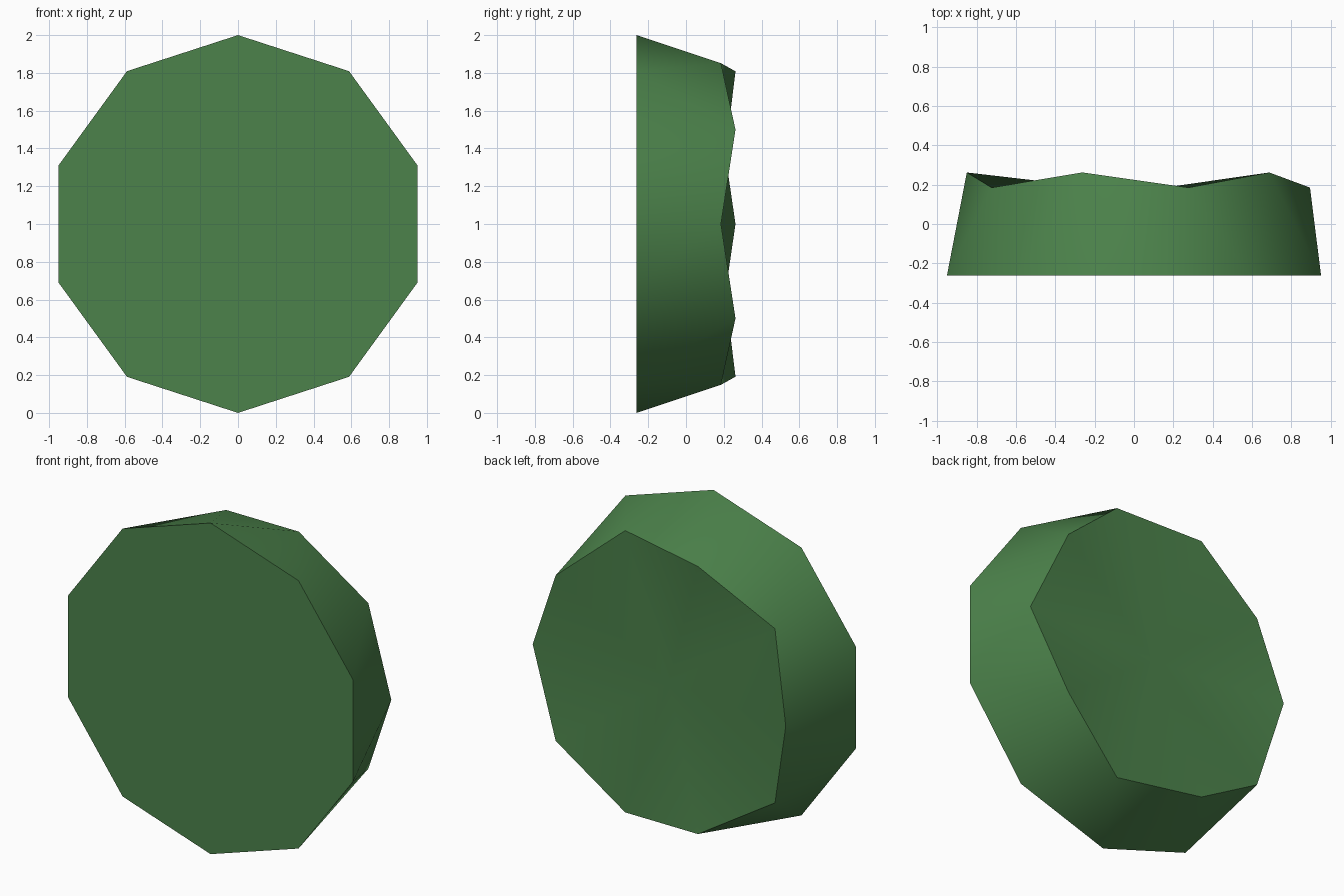
import bpy, bmesh, math

cube = bpy.data.objects.get("Cube")
if cube:
    bpy.data.objects.remove(cube, do_unlink=True)

SIDES = 10
STEP = 2 * math.pi / SIDES
FRONT_Y, HIGH_Y, LOW_Y, DISH_Y = -0.262, 0.262, 0.185, 0.163

# Leaf green material
green = bpy.data.materials.new("leaf_green")
color = (0.072, 0.225, 0.070, 1.0)
green.diffuse_color = color
green.use_nodes = True
bsdf = next(n for n in green.node_tree.nodes if n.type == 'BSDF_PRINCIPLED')
bsdf.inputs["Base Color"].default_value = color
bsdf.inputs["Roughness"].default_value = 0.9

bm = bmesh.new()


def ring_vert(radius, angle, y):
    return bm.verts.new((radius * math.cos(angle), y, 1 + radius * math.sin(angle)))


# Flat front ring, turned half a step from the zigzag back ring
front = [ring_vert(1.0, (i + 0.5) * STEP, FRONT_Y) for i in range(SIDES)]
back = [ring_vert(0.85, i * STEP, HIGH_Y) if i % 2 else ring_vert(0.895, i * STEP, LOW_Y)
        for i in range(SIDES)]
dish = bm.verts.new((0, DISH_Y, 1))

# Front cap, triangulated sides and the shallow dished back
bm.faces.new(front)
for i in range(SIDES):
    j = (i + 1) % SIDES
    bm.faces.new((back[i], front[i], back[j]))
    bm.faces.new((front[i], front[j], back[j]))
    bm.faces.new((back[i], back[j], dish))
bmesh.ops.recalc_face_normals(bm, faces=bm.faces[:])

mesh = bpy.data.meshes.new("faceted_disc")
bm.to_mesh(mesh)
bm.free()
mesh.materials.append(green)
disc = bpy.data.objects.new("faceted_disc", mesh)
bpy.context.collection.objects.link(disc)

# Smooth sides and dish, crisp rims
bpy.ops.object.select_all(action='DESELECT')
disc.select_set(True)
bpy.context.view_layer.objects.active = disc
bpy.ops.object.shade_smooth_by_angle(angle=math.radians(40))
